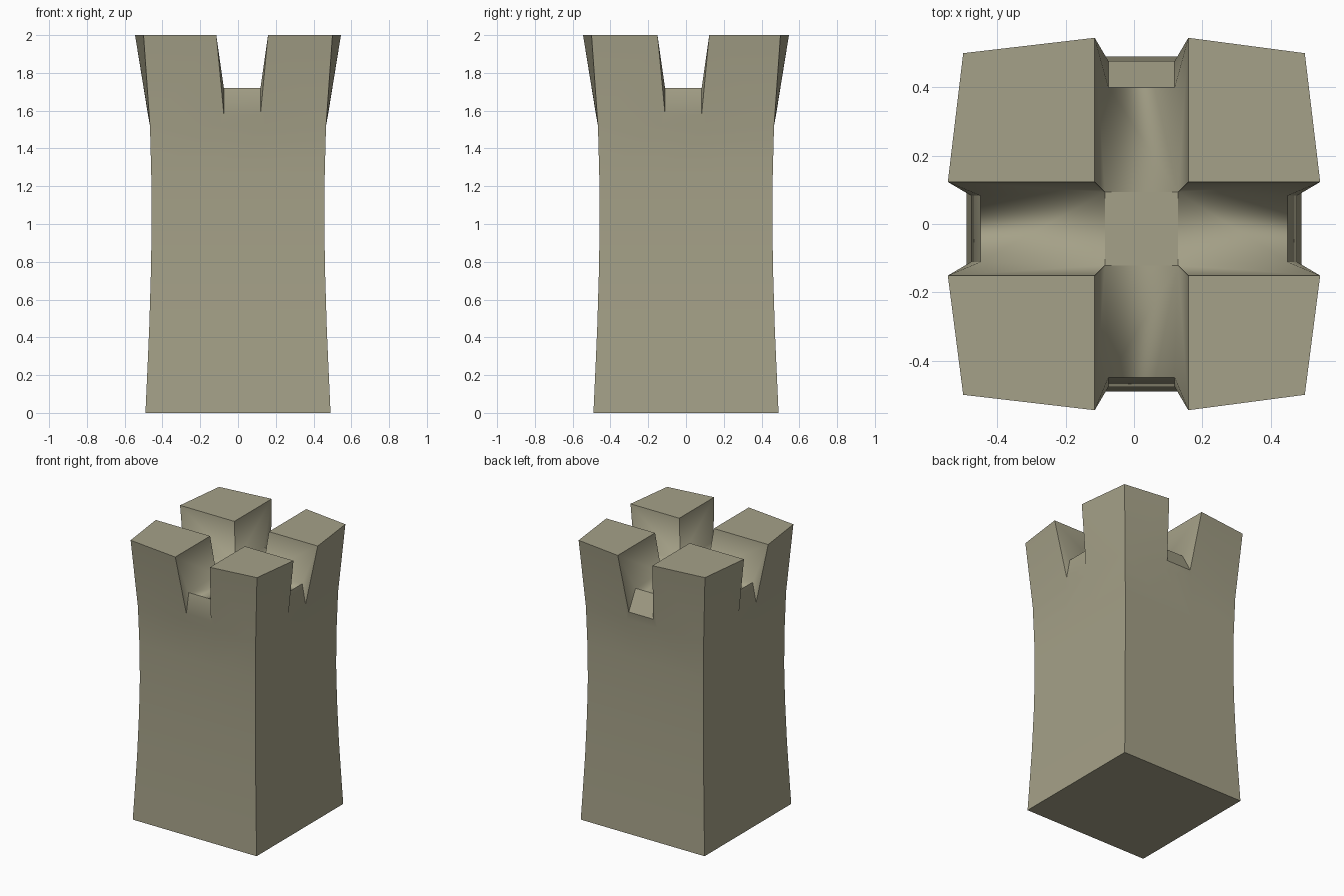
import bpy, bmesh
from math import radians
from mathutils import Vector

cube = bpy.data.objects.get("Cube")
if cube:
    bpy.data.objects.remove(cube)

# Slot centre and main heights
CX, CY = 0.022, -0.014
NECK, LIP, FLOOR, TOP = 1.52, 1.58, 1.72, 2.0
LEVELS = [(0, 0.49), (0.22, 0.48), (0.45, 0.47), (0.75, 0.461),
          (1.0, 0.457), (1.25, 0.459), (NECK, 0.466)]
SLOT_TOP, SLOT_FLOOR, SLOT_NECK = 0.137, 0.097, 0.117

bm = bmesh.new()


def face(*points):
    return bm.faces.new([bm.verts.new(p) for p in points])


def side_point(axis, sign, along, depth, z):
    """Point on one of the four sides, placed relative to its slot centre."""
    if axis == "y":
        return Vector((CX + along, sign * depth, z))
    return Vector((sign * depth, CY + along, z))


def corner_point(axis, sign, t, half, z):
    if axis == "y":
        return Vector((t * half, sign * half, z))
    return Vector((sign * half, t * half, z))


def inner_corner(axis, sign, t, half, z):
    sx, sy = (t, sign) if axis == "y" else (sign, t)
    return Vector((CX + sx * half, CY + sy * half, z))


for axis, sign in (("x", 1), ("x", -1), ("y", 1), ("y", -1)):
    edge_depth = 0.40 if (axis, sign) == ("y", 1) else 0.45

    def pt(along, depth, z):
        return side_point(axis, sign, along, depth, z)

    # Waisted wall
    for (z0, h0), (z1, h1) in zip(LEVELS, LEVELS[1:]):
        rows = [[corner_point(axis, sign, -1, h, z), pt(-SLOT_NECK, h, z),
                 pt(SLOT_NECK, h, z), corner_point(axis, sign, 1, h, z)]
                for z, h in ((z0, h0), (z1, h1))]
        for i in range(3):
            face(rows[0][i], rows[0][i + 1], rows[1][i + 1], rows[1][i])

    # Notch: undercut lip, sloped riser and slot floor
    neck, lip, sill, middle = [
        [f(t) for t in (-1, 1)] for f in (
            lambda t: pt(t * SLOT_NECK, LEVELS[-1][1], NECK),
            lambda t: pt(t * SLOT_FLOOR, 0.477, LIP),
            lambda t: pt(t * SLOT_FLOOR, edge_depth, FLOOR),
            lambda t: inner_corner(axis, sign, t, 0.107, FLOOR))]
    for a, b in ((neck, lip), (lip, sill), (sill, middle)):
        face(a[0], a[1], b[1], b[0])

    # Flared merlon halves on both sides of the notch
    for i, t in enumerate((-1, 1)):
        flare = pt(t * SLOT_TOP, 0.545, TOP)
        face(corner_point(axis, sign, t, LEVELS[-1][1], NECK), neck[i],
             flare, corner_point(axis, sign, t, 0.5, TOP))
        face(flare, neck[i], lip[i])
        face(flare, lip[i], sill[i])
        face(flare, sill[i], middle[i],
             inner_corner(axis, sign, t, SLOT_TOP, TOP))

# Crossing floor and base
loop = ((-1, -1), (1, -1), (1, 1), (-1, 1))
face(*[inner_corner("y", sy, sx, 0.107, FLOOR) for sx, sy in loop])
face(*[corner_point("y", sy, sx, LEVELS[0][1], 0) for sx, sy in loop])

# Merlon tops
for sx, sy in loop:
    face((sx * 0.5, sy * 0.5, TOP), side_point("y", sy, sx * SLOT_TOP, 0.545, TOP),
         inner_corner("y", sy, sx, SLOT_TOP, TOP),
         side_point("x", sx, sy * SLOT_TOP, 0.545, TOP))

bmesh.ops.remove_doubles(bm, verts=bm.verts, dist=0.0005)
bmesh.ops.recalc_face_normals(bm, faces=bm.faces)

# Soft shading, with the slot floor blending into its walls
for f in bm.faces:
    f.smooth = True
for e in bm.edges:
    e.smooth = e.calc_face_angle(0) < radians(30)
    if all(abs(v.co.z - FLOOR) < 0.001 for v in e.verts):
        ends = [max(abs(v.co.x), abs(v.co.y)) > 0.3 for v in e.verts]
        e.smooth = ends[0] != ends[1]

mesh = bpy.data.meshes.new("tower")
bm.to_mesh(mesh)
bm.free()
tower = bpy.data.objects.new("tower", mesh)
bpy.context.collection.objects.link(tower)

stone = bpy.data.materials.new("warm grey stone")
stone.use_nodes = True
colour = (0.376, 0.356, 0.246, 1)
stone.diffuse_color = colour
stone.node_tree.nodes["Principled BSDF"].inputs["Base Color"].default_value = colour
mesh.materials.append(stone)
